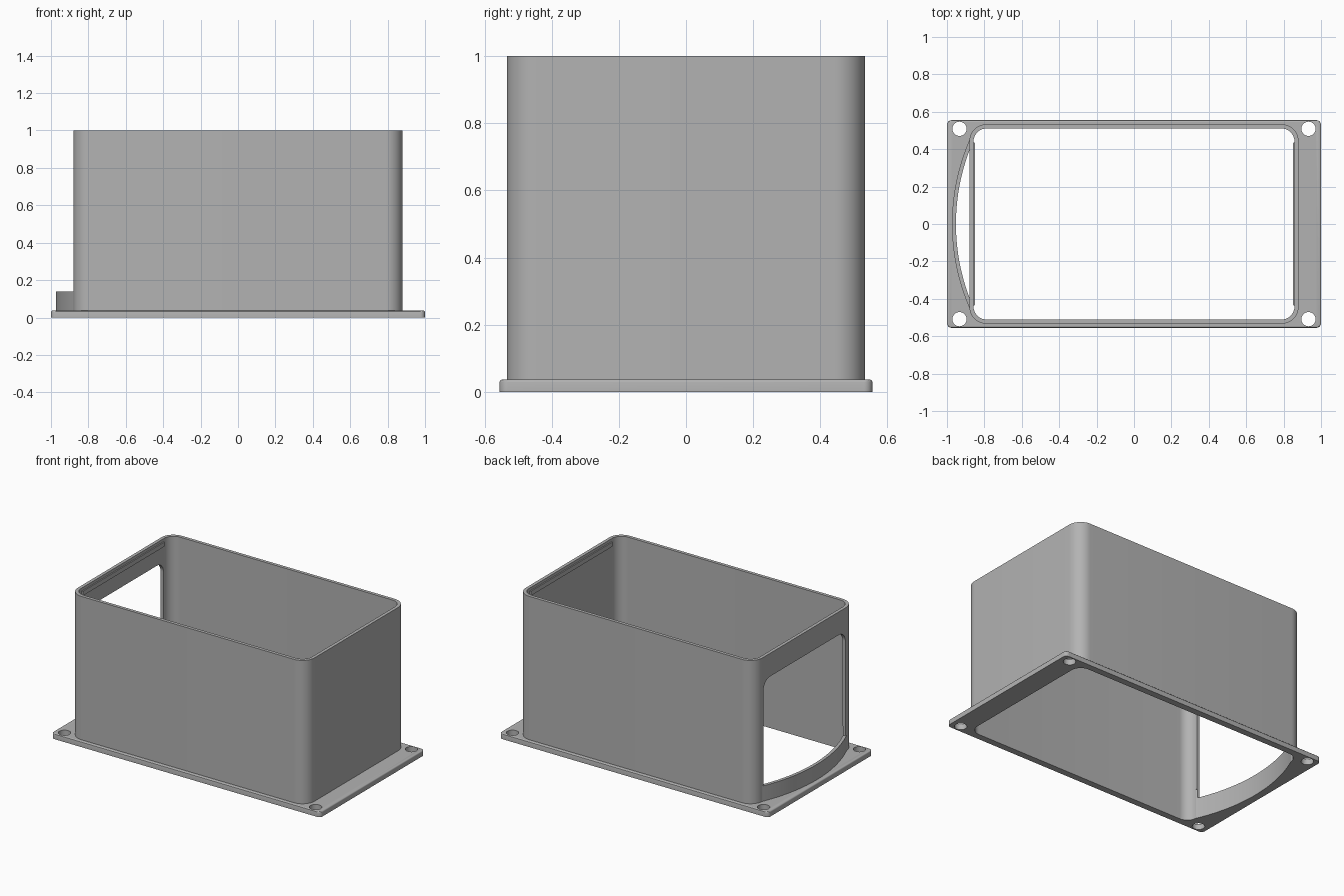
import bpy, bmesh, math

cube = bpy.data.objects.get("Cube")
if cube:
    bpy.data.objects.remove(cube, do_unlink=True)

grey = bpy.data.materials.new("plain grey")
grey.use_nodes = True
colour = (0.45, 0.45, 0.45, 1)
grey.diffuse_color = colour
grey.node_tree.nodes["Principled BSDF"].inputs["Base Color"].default_value = colour


def rounded_rect(hx, hy, r, cx=0, cy=0, steps=12):
    pts = []
    for q, (sx, sy) in enumerate([(1, 1), (-1, 1), (-1, -1), (1, -1)]):
        for i in range(steps + 1):
            a = math.pi / 2 * (q + i / steps)
            pts.append((cx + sx * (hx - r) + r * math.cos(a),
                        cy + sy * (hy - r) + r * math.sin(a)))
    return pts


def circle(cx, cy, r, n=32):
    return [(cx + r * math.cos(2 * math.pi * i / n),
             cy + r * math.sin(2 * math.pi * i / n)) for i in range(n)]


def prism(name, outline, low, high, along_x=False, bevel=0):
    """Extrude an outline along z, or along x when the outline is in (y, z)."""
    bm = bmesh.new()
    place = (lambda p: (low, *p)) if along_x else (lambda p: (*p, low))
    face = bm.faces.new([bm.verts.new(place(p)) for p in outline])
    made = bmesh.ops.extrude_face_region(bm, geom=[face])["geom"]
    step = high - low
    bmesh.ops.translate(bm, vec=(step, 0, 0) if along_x else (0, 0, step),
                        verts=[g for g in made if isinstance(g, bmesh.types.BMVert)])
    bmesh.ops.recalc_face_normals(bm, faces=bm.faces)
    if bevel:
        rim = [e for e in bm.edges if all(v.co.z > high - 1e-4 for v in e.verts)]
        bmesh.ops.bevel(bm, geom=rim, offset=bevel, segments=3, profile=0.5,
                        affect='EDGES')
    mesh = bpy.data.meshes.new(name)
    bm.to_mesh(mesh)
    bm.free()
    mesh.materials.append(grey)
    obj = bpy.data.objects.new(name, mesh)
    bpy.context.collection.objects.link(obj)
    return obj


def combine(target, other, operation):
    mod = target.modifiers.new("combine", 'BOOLEAN')
    mod.operation, mod.solver, mod.object = operation, 'EXACT', other
    bpy.context.view_layer.objects.active = target
    bpy.ops.object.modifier_apply(modifier=mod.name)
    bpy.data.objects.remove(other, do_unlink=True)


def bow(radius, inner_x, back_x):
    """Circle segment bulging towards -x, closed at back_x."""
    cx = 0.155
    a = math.acos((cx - inner_x) / radius)
    n = 40
    arc = [(cx - radius * math.cos(a * (2 * i / n - 1)),
            radius * math.sin(a * (2 * i / n - 1))) for i in range(n + 1)]
    return arc + [(back_x, arc[-1][1]), (back_x, arc[0][1])]


# Upright walls with the end window
housing = prism("housing", rounded_rect(0.88, 0.533, 0.09), 0, 1)
window = prism("window_cutter", rounded_rect(0.435, 0.5225, 0.07, 0, 0.3225),
               -0.95, -0.8, along_x=True)
combine(housing, window, 'DIFFERENCE')

# Mounting flange and curved guard below the window
combine(housing, prism("flange", rounded_rect(1, 0.555, 0.025), 0, 0.037, bevel=0.008), 'UNION')
combine(housing, prism("curved_guard", bow(1.128, -0.86, -0.84), 0.01, 0.14), 'UNION')

# Hollow interior
combine(housing, prism("cavity", rounded_rect(0.858, 0.511, 0.07), -0.1, 1.1), 'DIFFERENCE')
combine(housing, prism("guard_cavity", bow(1.107, -0.859, -0.8), -0.1, 0.2), 'DIFFERENCE')

# Screw holes in the flange corners
for sx in (-1, 1):
    for sy in (-1, 1):
        combine(housing, prism("screw_hole", circle(sx * 0.933, sy * 0.509, 0.038),
                               -0.1, 0.1), 'DIFFERENCE')

# Shallow snap ridges inside both ends
for side in (-1, 1):
    ridge = prism("snap_ridge", rounded_rect(0.01, 0.435, 0.004, side * 0.86, 0, 3), 0.95, 0.98)
    combine(housing, ridge, 'UNION')

bpy.ops.object.select_all(action='DESELECT')
housing.select_set(True)
bpy.context.view_layer.objects.active = housing
bpy.ops.object.shade_smooth_by_angle(angle=math.radians(30))
